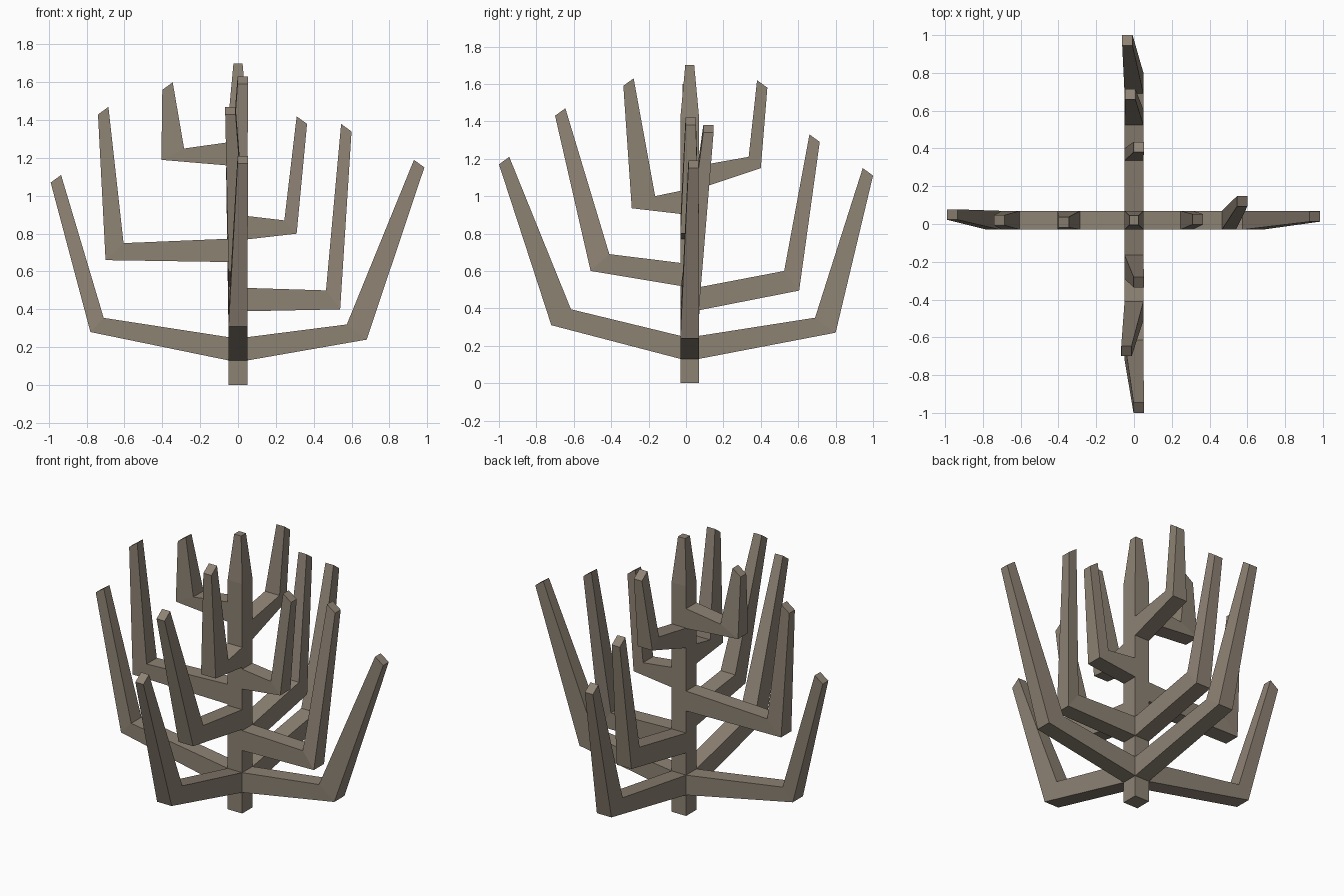
import bpy, bmesh
from mathutils import Vector

if "Cube" in bpy.data.objects:
    bpy.data.objects.remove(bpy.data.objects["Cube"])

# Trunk: square post with a tapered top
HALF, TAPER, TOP, TOP_HALF = 0.05, 1.42, 1.70, 0.024
CENTRE = Vector((0, 0.02, 0))
BRANCH, TIP = 0.123, 0.055      # branch height at the trunk, tip width

# Per branch: base z, elbow outer (reach, z), elbow inner (reach, z),
# tip outer (reach, z), tip sideways position
LEFT = [(.13, .78, .28, .71, .355, .99, 1.07, .05),
        (.65, .70, .66, .605, .75, .74, 1.43, .02),
        (1.16, .405, 1.19, .285, 1.25, .40, 1.56, .01)]
RIGHT = [(.13, .68, .24, .575, .32, .985, 1.15, .04),
         (.39, .54, .40, .465, .50, .60, 1.34, .12),
         (.77, .31, .80, .245, .87, .365, 1.38, .025)]
FRONT = [(.13, .72, .31, .615, .395, 1, 1.17, .025),
         (.52, .51, .60, .41, .69, .70, 1.43, -.04),
         (.905, .29, .935, .165, 1, .335, 1.59, .025)]
BACK = [(.13, .80, .27, .69, .35, 1, 1.11, -.035),
        (.39, .605, .495, .525, .60, .715, 1.29, -.02),
        (1.04, .40, 1.15, .335, 1.21, .435, 1.58, .025)]

bm = bmesh.new()


def face(points):
    bm.faces.new([bm.verts.new(p) for p in points])


def build_side(out, across, branches):
    out, across = Vector(out), Vector(across)
    start = CENTRE.dot(out) + HALF
    mid = CENTRE.dot(across)

    def ring(o, oz, i, iz, centre, half):
        # Outer lower edge followed by inner upper edge
        return [out * r + across * (centre + s * half) + Vector((0, 0, z))
                for r, z, s in ((o, oz, -1), (o, oz, 1), (i, iz, 1), (i, iz, -1))]

    # Trunk panels between the branches, then the tapered part
    z = 0
    for level in [b[0] for b in branches] + [TAPER]:
        face(ring(start, z, start, level, mid, HALF))
        z = level + BRANCH
    low = ring(start, TAPER, start, TAPER, mid, HALF)
    top_out = start - HALF + TOP_HALF
    high = ring(top_out, TOP, top_out, TOP, mid, TOP_HALF)
    face([low[0], low[1], high[2], high[3]])

    # Branches: base, elbow and tip rings joined, tip closed
    for base, eo, eoz, ei, eiz, to, tz, side in branches:
        rings = [ring(start, base, start, base + BRANCH, mid, HALF),
                 ring(eo, eoz, ei, eiz, mid, HALF),
                 ring(to, tz, to - TIP, tz + 0.04, side, TIP / 2)]
        for r, s in zip(rings, rings[1:]):
            for k in range(4):
                face([r[k - 1], r[k], s[k], s[k - 1]])
        face(rings[-1])


build_side((-1, 0, 0), (0, 1, 0), LEFT)
build_side((1, 0, 0), (0, 1, 0), RIGHT)
build_side((0, -1, 0), (1, 0, 0), FRONT)
build_side((0, 1, 0), (1, 0, 0), BACK)

# Trunk end caps
for z, h in ((0, HALF), (TOP, TOP_HALF)):
    face([CENTRE + Vector((a * h, b * h, z)) for a, b in ((-1, -1), (1, -1), (1, 1), (-1, 1))])

bmesh.ops.remove_doubles(bm, verts=bm.verts, dist=0.0005)
bmesh.ops.recalc_face_normals(bm, faces=bm.faces)

mesh = bpy.data.meshes.new("bare_tree")
bm.to_mesh(mesh)
bm.free()
tree = bpy.data.objects.new("bare_tree", mesh)
bpy.context.collection.objects.link(tree)

# Bark colour
bark = bpy.data.materials.new("bark")
bark.diffuse_color = (0.27, 0.225, 0.175, 1)
bark.use_nodes = True
bark.node_tree.nodes["Principled BSDF"].inputs["Base Color"].default_value = bark.diffuse_color
mesh.materials.append(bark)
